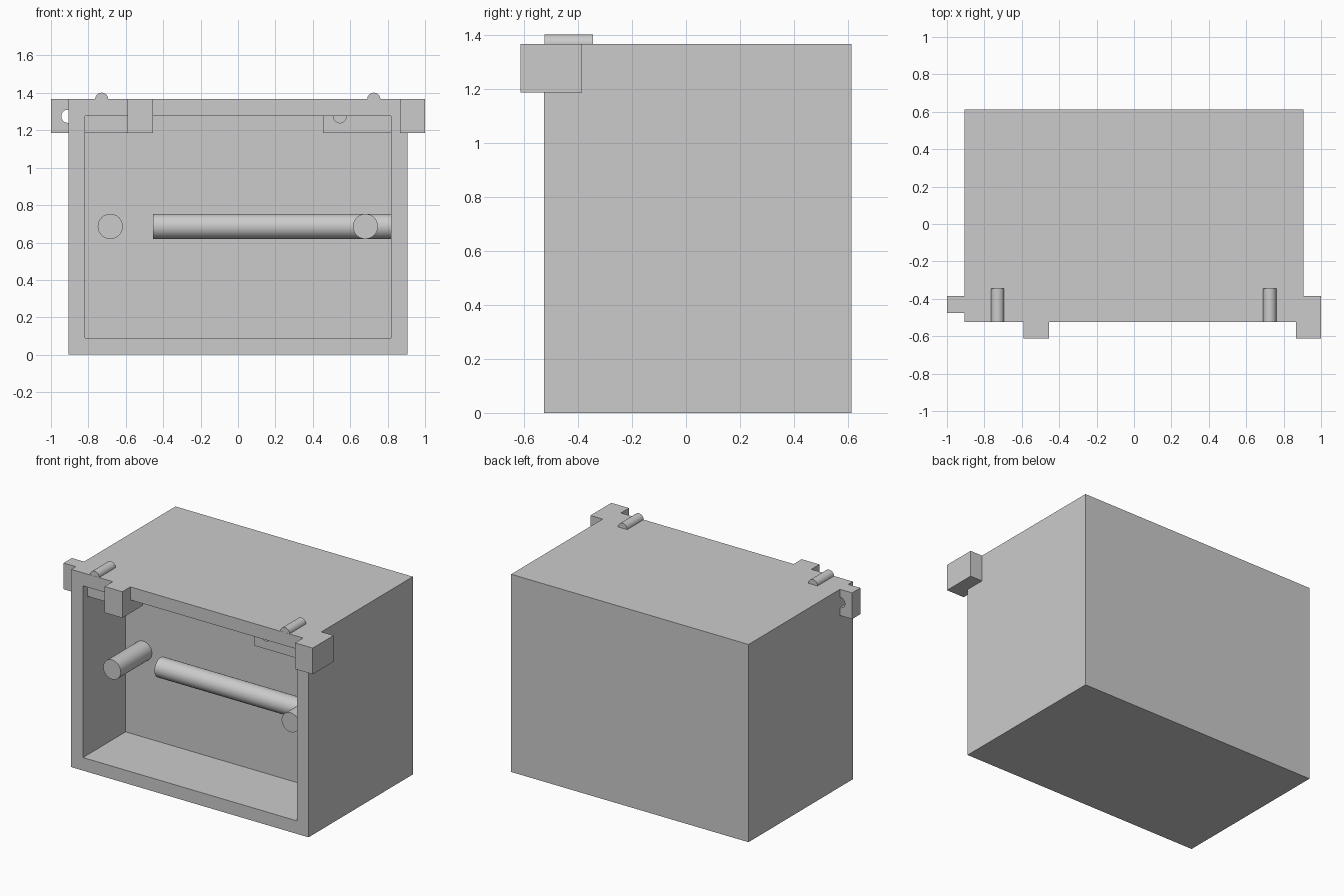
import bpy, bmesh, math
from mathutils import Vector

if "Cube" in bpy.data.objects:
    bpy.data.objects.remove(bpy.data.objects["Cube"])

grey = bpy.data.materials.new("light_grey")
grey.diffuse_color = (0.6, 0.6, 0.6, 1)
grey.use_nodes = True
grey.node_tree.nodes["Principled BSDF"].inputs["Base Color"].default_value = grey.diffuse_color


def finish(name, bm):
    bmesh.ops.recalc_face_normals(bm, faces=bm.faces)
    mesh = bpy.data.meshes.new(name)
    bm.to_mesh(mesh)
    bm.free()
    mesh.materials.append(grey)
    obj = bpy.data.objects.new(name, mesh)
    bpy.context.collection.objects.link(obj)
    return obj


def select_only(obj):
    bpy.ops.object.select_all(action='DESELECT')
    obj.select_set(True)
    bpy.context.view_layer.objects.active = obj


def rod(name, start, end, radius):
    """Smooth round rod between two points."""
    a, b = Vector(start), Vector(end)
    bpy.ops.mesh.primitive_cylinder_add(
        vertices=48, radius=radius, depth=(b - a).length, location=(a + b) / 2,
        rotation=(b - a).to_track_quat('Z', 'Y').to_euler())
    obj = bpy.context.object
    obj.name = name
    obj.data.materials.append(grey)
    bpy.ops.object.shade_smooth_by_angle(angle=math.radians(35))
    return obj


# Housing: box with a rectangular recess sunk into the front
W, Y0, Y1, H = 0.907, -0.525, 0.613, 1.366
WALL, RECESS_BACK = 0.09, -0.06
bm = bmesh.new()
bmesh.ops.create_cube(bm, size=1)
for v in bm.verts:
    v.co = (v.co.x * 2 * W, Y0 if v.co.y < 0 else Y1, (v.co.z + 0.5) * H)
bm.normal_update()
front = min(bm.faces, key=lambda f: f.calc_center_median().y)
bmesh.ops.inset_region(bm, faces=[front], thickness=WALL, use_even_offset=True)
sunk = bmesh.ops.extrude_discrete_faces(bm, faces=[front])["faces"][0]
for v in sunk.verts:
    v.co.y = RECESS_BACK
finish("housing", bm)

# Hinge brackets: L-shaped plan with a hole, plus a pin lying on top
L_PLAN = [(0, -0.475), (0.41, -0.475), (0.41, -0.613),
          (0.545, -0.613), (0.545, -0.385), (0, -0.385)]
for side, x0 in (("left", -1.0), ("right", 0.455)):
    bm = bmesh.new()
    base = bm.faces.new([bm.verts.new((x0 + x, y, 1.185)) for x, y in L_PLAN])
    top = bmesh.ops.extrude_face_region(bm, geom=[base])["geom"]
    bmesh.ops.translate(bm, vec=(0, 0, H - 1.185),
                        verts=[g for g in top if isinstance(g, bmesh.types.BMVert)])
    bracket = finish(side + "_bracket", bm)

    cutter = rod("hole_cutter", (x0 + 0.09, -0.55, 1.275), (x0 + 0.09, -0.3, 1.275), 0.035)
    cutter.hide_render = True
    select_only(bracket)
    mod = bracket.modifiers.new("hole", 'BOOLEAN')
    mod.operation, mod.solver, mod.object = 'DIFFERENCE', 'EXACT', cutter
    bpy.ops.object.modifier_apply(modifier=mod.name)
    bpy.data.objects.remove(cutter, do_unlink=True)
    bpy.ops.object.shade_smooth_by_angle(angle=math.radians(35))

    rod(side + "_top_pin", (x0 + 0.271, -0.524, H), (x0 + 0.271, -0.345, H), 0.035)

# Pegs standing out from the back of the recess
for side, x in (("left", -0.683), ("right", 0.681)):
    rod(side + "_peg", (x, -0.40, 0.686), (x, RECESS_BACK + 0.01, 0.686), 0.067)

# Cross bar from the right wall
rod("cross_bar", (-0.455, -0.195, 0.686), (0.83, -0.195, 0.686), 0.067)
